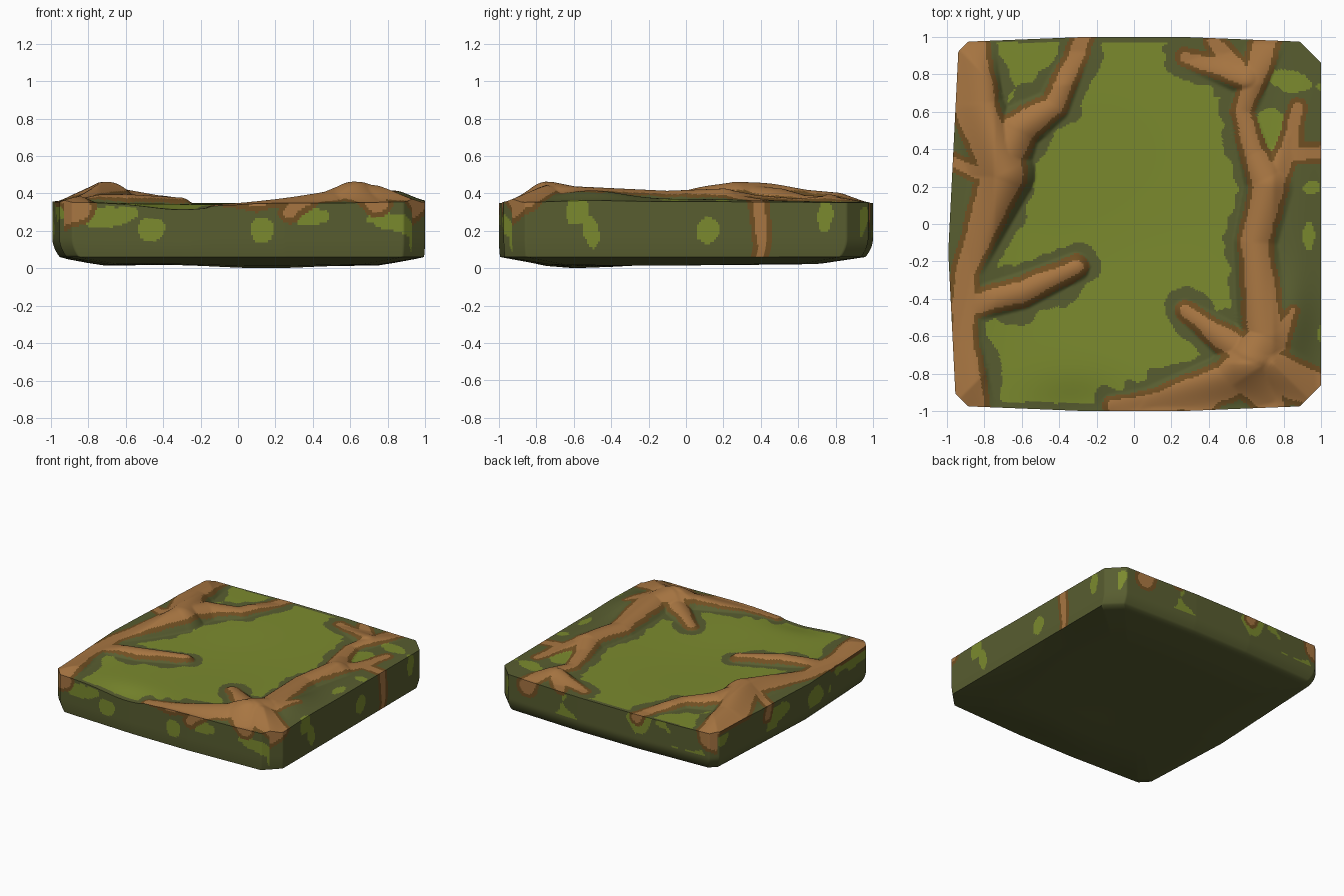
import bpy, bmesh, math
from mathutils import Vector, noise

if "Cube" in bpy.data.objects:
    bpy.data.objects.remove(bpy.data.objects["Cube"])

N = 200          # top grid divisions
RIM = 0.35       # height of the slab's rim
LOW = 0.06       # height of the lower edge


def material(name, rgb):
    m = bpy.data.materials.new(name)
    m.diffuse_color = (*[((c / 255 + 0.055) / 1.055) ** 2.4 for c in rgb], 1)
    m.use_nodes = True
    m.node_tree.nodes["Principled BSDF"].inputs["Base Color"].default_value = m.diffuse_color
    return m


mats = [material("dark moss", (88, 93, 48)), material("light moss", (123, 138, 46)),
        material("root brown", (168, 118, 66)), material("root edge brown", (112, 79, 34))]
DARK, LIGHT, ROOT, EDGE = range(4)

# Slab outline as half planes (normal x, normal y, offset): four sides,
# a slight taper at both ends of each side, and cut corners
planes = []
for s in (-1, 1):
    planes += [(s, 0, 1), (0, s, 1)]
    for t in (-1, 1):
        planes += [(.04 * t, s, 1.01), (s, t, 1.86)]
planes += [(-1, .05, .985), (-1, -.05, 1.0)]


def fit(x, y):
    """Map a point of the square to the slab outline."""
    s = max(abs(x), abs(y))
    if s < 1e-9:
        return 0.0, 0.0
    k = min(c * s / (nx * x + ny * y) for nx, ny, c in planes if nx * x + ny * y > 1e-9)
    return x * k, y * k


# Root paths: (x, y, half width); points past the rim run down the side
roots = [
    [(-.87, 1.03, .07), (-.85, .62, .1), (-.7, .27, .11), (-.9, -.25, .05), (-.92, -.62, .06), (-.87, -1, .08)],
    [(-.72, .3, .1), (-.63, .5, .08), (-.43, .63, .05), (-.26, 1.03, .035)],
    [(-.93, -.45, .05), (-.6, -.36, .055), (-.31, -.23, .04)],
    [(-1.05, .36, .03), (-.81, .27, .03)],
    [(.72, 1.03, .07), (.58, .6, .035), (.64, .38, .05), (.72, .2, .08), (.65, -.1, .07), (.7, -.6, .09),
     (.64, -.72, .11)],
    [(.27, .89, .025), (.6, .79, .06)],
    [(.42, .98, .025), (.55, .83, .05)],
    [(.74, .2, .06), (.84, .42, .04), (.87, .62, .025)],
    [(.83, .37, .04), (1.3, .41, .02)],
    [(.27, -.46, .025), (.58, -.68, .07)],
    [(-.11, -.97, .03), (.1, -.97, .06), (.5, -.84, .09), (.64, -.73, .11)],
    [(.66, -.75, .1), (.95, -.88, .09)],
    [(.62, -.8, .12), (.74, -.98, .06)],
    [(.4, -.9, .07), (.27, -1.06, .035)],
    [(.76, -.64, .05), (.85, -.46, .01)],
]
segments = [(*a, *b) for r in roots for a, b in zip(r, r[1:])]

# Moss patches, sides unfolded outward: (x, y, x radius, y radius)
patches = [
    (.72, .52, .08, .11), (.83, .76, .09, .06), (.95, .2, .05, .04), (.94, -.07, .04, .07),
    (-.74, -1.06, .17, .05), (-.47, -1.15, .07, .06), (.12, -1.16, .06, .07), (.38, -1.08, .1, .05),
    (.82, -1.09, .13, .05), (.95, -1.14, .03, .09),
    (1.07, -.58, .08, .08), (1.15, -.52, .09, .05), (1.16, .12, .06, .06), (1.1, .74, .1, .05),
]


def near_roots(x, y):
    """Yield (distance, half width) for each nearby root segment."""
    for ax, ay, aw, bx, by, bw in segments:
        if x < min(ax, bx) - .3 or x > max(ax, bx) + .3 or y < min(ay, by) - .3 or y > max(ay, by) + .3:
            continue
        dx, dy = bx - ax, by - ay
        t = max(0, min(1, ((x - ax) * dx + (y - ay) * dy) / (dx * dx + dy * dy)))
        yield math.hypot(x - ax - t * dx, y - ay - t * dy), aw + t * (bw - aw)


def hump(x, y, cx, cy, rx, ry):
    return math.exp(-((x - cx) / rx) ** 2 - ((y - cy) / ry) ** 2)


def height(x, y):
    base = RIM + .02 * hump(abs(x), y, .86, 0, .13, .7) - .018 * hump(x, y, -.1, -.1, .5, .6)
    base += .055 * hump(x, y, .82, -.52, .13, .25) - .035 * hump(x, y, -.3, -1, .25, .15)
    # thick roots stand taller, and all sink toward the rim
    sink = min(1, .15 + (1 - max(abs(x), abs(y))) / .3)
    top = base
    for d, w in near_roots(x, y):
        f = 1 - (d / (1.4 * w + .02)) ** 2
        if f > 0:
            top = max(top, base + (RIM - .02 + 1.2 * w * sink - base) * f)
    return top


def colour(x, y, on_top, drop=0):
    p = Vector((x, y, 0))
    wob = noise.noise(p * 6) + .5 * noise.noise(p * 14)
    gap = min((d - w for d, w in near_roots(x, y)), default=1)
    if gap < .012 * wob:
        return ROOT
    if gap < .028 + .012 * wob:
        return EDGE
    # moss field between the roots
    if on_top and -.84 < x < .62 and -.95 + .02 * wob < y < .97:
        return LIGHT if gap > .09 + .06 * wob else DARK
    # patches in the outer pockets and on the front and right sides
    for cx, cy, rx, ry in patches:
        if ((x - cx) / rx) ** 2 + ((y - cy) / ry) ** 2 < 1 + 1.1 * wob:
            return LIGHT
    # scattered patches on the back and left sides
    if on_top or (x > -.98 and y < .98) or drop > .2:
        return DARK
    return LIGHT if noise.noise(Vector((x * 5, y * 5, 3.3))) + .2 * wob > .25 else DARK


bm = bmesh.new()

# Top surface with raised roots
top = []
for j in range(N + 1):
    row = []
    for i in range(N + 1):
        x, y = fit(2 * i / N - 1, 2 * j / N - 1)
        row.append(bm.verts.new((x, y, height(x, y))))
    top.append(row)
for j in range(N):
    for i in range(N):
        f = bm.faces.new((top[j][i], top[j][i + 1], top[j + 1][i + 1], top[j + 1][i]))
        c = f.calc_center_median()
        f.material_index = colour(c.x, c.y, True)

# Sides: rings below the rim, coloured by unfolding outward
rim = ([top[0][i] for i in range(N)] + [top[j][N] for j in range(N)] +
       [top[N][i] for i in range(N, 0, -1)] + [top[j][0] for j in range(N, 0, -1)])
M = len(rim)


def bridge(upper, lower, rule):
    for k in range(M):
        n = (k + 1) % M
        f = bm.faces.new((upper[k], lower[k], lower[n], upper[n]))
        f.material_index = rule(k, f.calc_center_median())


def side_rule(k, c):
    a = math.pi / 2 * (k // N - 1)
    drop = max(0, RIM + .01 - c.z)
    return colour(rim[k].co.x + math.cos(a) * drop, rim[k].co.y + math.sin(a) * drop, False, drop)


ROWS = 22
prev = rim
for r in range(1, ROWS + 1):
    t = r / ROWS
    # the back and left sides tuck in at the bottom, the front and right stay upright
    tuck = max(0, (t - .65) / .35) ** 2
    ring = []
    for v in rim:
        x, y, z = v.co
        ring.append(bm.verts.new((x * (1 - tuck * (.04 if x < 0 else .006)),
                                  y * (1 - tuck * (.04 if y > 0 else .006)), z + (LOW - z) * t)))
    bridge(prev, ring, side_rule)
    prev = ring

# Shallow, slightly uneven underside
edge = prev
for s in (.95, .85, .75, .6, .4, .2):
    z = .02 + (LOW - .02) * max(0, (s - .72) / .28)
    ring = []
    for v in edge:
        x, y = v.co.x * s, v.co.y * s
        bump = -.02 * hump(x, y, .15, -.57, .35, .25) - .01 * hump(abs(x), y, .75, -.2, .2, .5)
        ring.append(bm.verts.new((x, y, max(0, z + bump))))
    bridge(prev, ring, lambda k, c: DARK)
    prev = ring
mid = bm.verts.new((0, 0, .02))
for k in range(M):
    bm.faces.new((prev[k], mid, prev[(k + 1) % M])).material_index = DARK

bmesh.ops.recalc_face_normals(bm, faces=bm.faces)
mesh = bpy.data.meshes.new("mossy_root_slab")
bm.to_mesh(mesh)
bm.free()
for m in mats:
    mesh.materials.append(m)
slab = bpy.data.objects.new("mossy_root_slab", mesh)
bpy.context.collection.objects.link(slab)
bpy.context.view_layer.objects.active = slab
slab.select_set(True)
bpy.ops.object.shade_smooth_by_angle(angle=math.radians(60))
